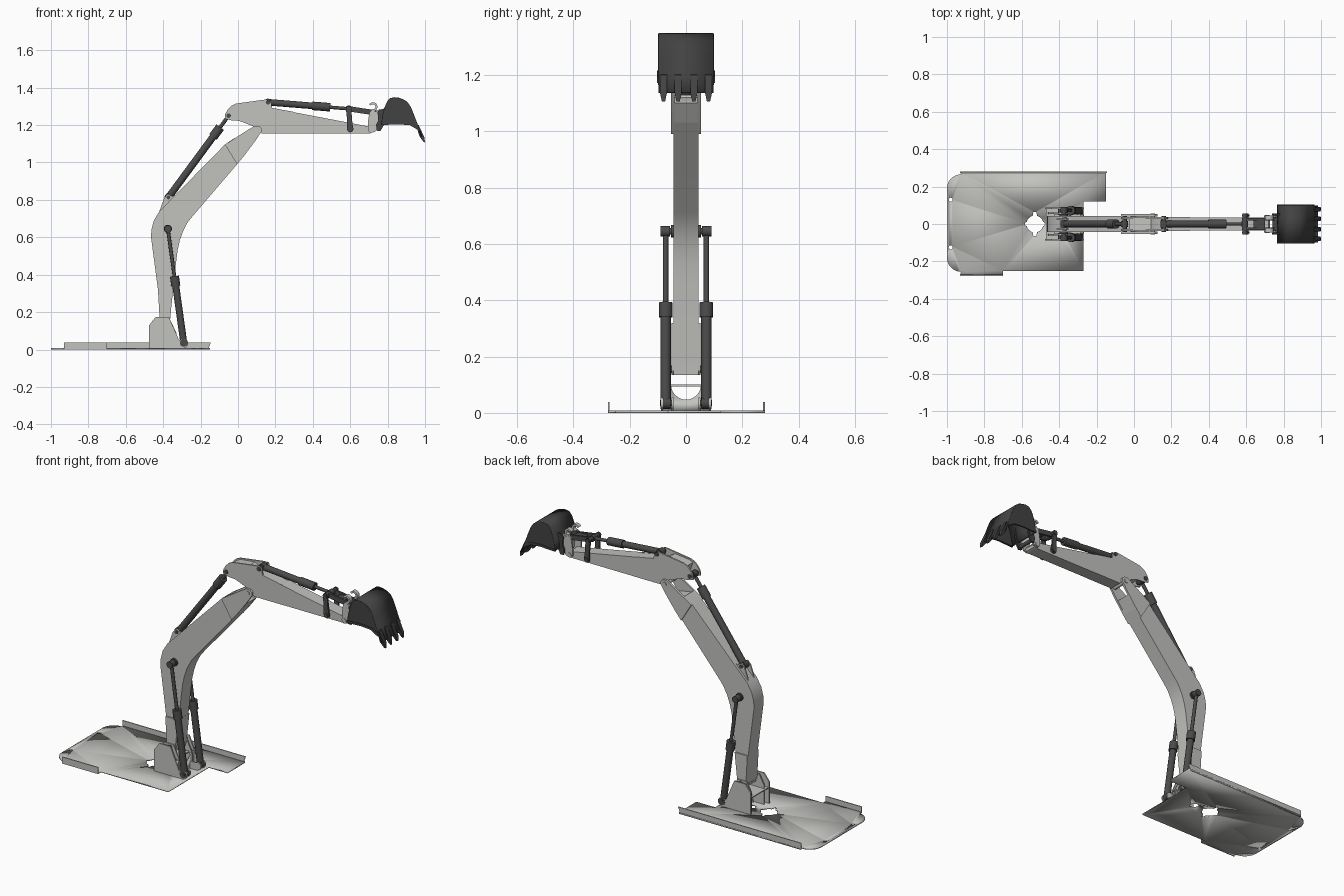
import bpy, bmesh, math
from mathutils import Vector

cube = bpy.data.objects.get("Cube")
if cube:
    bpy.data.objects.remove(cube, do_unlink=True)


def material(name, rgb):
    m = bpy.data.materials.new(name)
    m.use_nodes = True
    m.diffuse_color = (*rgb, 1)
    m.node_tree.nodes["Principled BSDF"].inputs["Base Color"].default_value = (*rgb, 1)
    return m


LIGHT = material("light grey paint", (0.54, 0.54, 0.52))
DARK = material("dark grey steel", (0.07, 0.07, 0.07))
BLACK = material("charcoal bucket", (0.055, 0.055, 0.055))


def finish(name, bm, mat):
    """Turn a bmesh into an object, smooth on curves and sharp on edges."""
    bmesh.ops.recalc_face_normals(bm, faces=bm.faces)
    me = bpy.data.meshes.new(name)
    bm.to_mesh(me)
    bm.free()
    me.materials.append(mat)
    ob = bpy.data.objects.new(name, me)
    bpy.context.collection.objects.link(ob)
    bpy.ops.object.select_all(action='DESELECT')
    ob.select_set(True)
    bpy.context.view_layer.objects.active = ob
    bpy.ops.object.shade_smooth_by_angle(angle=math.radians(30))
    return ob


def prism(name, pts, y0, y1, mat):
    """Extrude an (x, z) profile from y0 to y1."""
    bm = bmesh.new()
    a = [bm.verts.new((x, y0, z)) for x, z in pts]
    b = [bm.verts.new((x, y1, z)) for x, z in pts]
    bm.faces.new(a)
    bm.faces.new(b[::-1])
    for i in range(len(pts)):
        j = (i + 1) % len(pts)
        bm.faces.new((a[j], a[i], b[i], b[j]))
    return finish(name, bm, mat)


def pair(name, pts, y0, y1, mat):
    prism("right_" + name, pts, -y1, -y0, mat)
    prism("left_" + name, pts, y0, y1, mat)


def box(name, x, y, z, mat):
    return prism(name, [(x[0], z[0]), (x[1], z[0]), (x[1], z[1]), (x[0], z[1])], y[0], y[1], mat)


def rod(name, p, q, r, mat, sides=20):
    p, q = Vector(p), Vector(q)
    bm = bmesh.new()
    bmesh.ops.create_cone(bm, cap_ends=True, segments=sides, radius1=r, radius2=r, depth=(q - p).length)
    rot = (q - p).to_track_quat('Z', 'Y').to_matrix().to_4x4()
    rot.translation = (p + q) / 2
    bm.transform(rot)
    return finish(name, bm, mat)


def pin(name, x, z, half, r, mat=DARK, y=0):
    return rod(name, (x, y - half, z), (x, y + half, z), r, mat)


def ram(name, p, q, y, r, head):
    """Hydraulic cylinder from p to q in (x, z); head gives the collar range."""
    p, q = Vector((p[0], y, p[1])), Vector((q[0], y, q[1]))
    rod(name + "_barrel", p, p.lerp(q, head[0]), r, DARK)
    rod(name + "_collar", p.lerp(q, head[0]), p.lerp(q, head[1]), r * 1.3, DARK)
    rod(name + "_piston", p.lerp(q, head[1]), q, r * 0.52, DARK)
    pin(name + "_base_eye", p.x, p.z, 0.018, r * 1.1, DARK, y)
    pin(name + "_rod_eye", q.x, q.z, 0.015, r, DARK, y)


def arc(cx, cy, r, a0, a1, n):
    return [(cx + r * math.cos(math.radians(a0 + (a1 - a0) * i / n)),
             cy + r * math.sin(math.radians(a0 + (a1 - a0) * i / n))) for i in range(n + 1)]


# Base plate with rounded corners and holes
outline = [(-0.15, 0.28), (-0.93, 0.28)] + arc(-0.925, 0.19, 0.075, 90, 180, 8)
outline += arc(-0.925, -0.18, 0.075, 180, 270, 8)
outline += [(-0.93, -0.275), (-0.70, -0.275), (-0.70, -0.25), (-0.27, -0.25), (-0.27, 0.12), (-0.15, 0.12)]
swivel = []
for i in range(48):
    t = math.tau * i / 48
    r = 0.064 if abs(math.sin(t)) > 0.97 else (0.053 if abs(math.cos(t)) > 0.97 else 0.045)
    swivel.append((-0.53 + r * math.cos(t), r * math.sin(t)))
holes = [swivel, arc(-0.42, 0, 0.024, 0, 345, 23),
         arc(-0.98, 0.13, 0.011, 0, 330, 11), arc(-0.98, -0.125, 0.011, 0, 330, 11)]
bm = bmesh.new()
for loop in [outline] + holes:
    vs = [bm.verts.new((x, y, 0.004)) for x, y in loop]
    for i, v in enumerate(vs):
        bm.edges.new((v, vs[i - 1]))
bmesh.ops.triangle_fill(bm, use_beauty=True, use_dissolve=False, edges=bm.edges[:], normal=(0, 0, 1))
plate = finish("base_plate", bm, LIGHT)
solid = plate.modifiers.new("thickness", 'SOLIDIFY')
solid.thickness, solid.offset = 0.008, 0

# Upturned flanges
prism("left_flange", [(-0.93, 0), (-0.16, 0), (-0.145, 0.038), (-0.93, 0.038)], 0.274, 0.28, LIGHT)
box("right_flange", (-0.93, -0.70), (-0.277, -0.271), (0, 0.038), LIGHT)

# Boom foot bracket
pair("bracket_cheek", [(-0.475, 0.006), (-0.475, 0.13), (-0.44, 0.175), (-0.37, 0.175), (-0.315, 0.05)]
     + arc(-0.29, 0.033, 0.024, 100, -80, 8) + [(-0.29, 0.006)], 0.081, 0.089, LIGHT)
pair("ram_lug", [(-0.40, 0.006), (-0.38, 0.05), (-0.30, 0.05)] + arc(-0.29, 0.033, 0.022, 80, -80, 6)
     + [(-0.29, 0.006)], 0.044, 0.051, LIGHT)
pair("foot_cheek", [(-0.46, 0.006), (-0.46, 0.12), (-0.43, 0.175), (-0.37, 0.175), (-0.33, 0.09), (-0.33, 0.006)],
     0.054, 0.061, LIGHT)
box("bracket_shelf", (-0.47, -0.35), (-0.085, 0.085), (0.094, 0.1), LIGHT)
bm = bmesh.new()
cradle = [(-0.085, 0.006), (0.085, 0.006), (0.085, 0.095)] + arc(0, 0.1, 0.053, -5, -175, 16) + [(-0.085, 0.095)]
face = bm.faces.new([bm.verts.new((-0.345, y, z)) for y, z in cradle])
ob = finish("bracket_cradle", bm, LIGHT)
ob.modifiers.new("thickness", 'SOLIDIFY').thickness = 0.008
pin("foot_pin", -0.392, 0.155, 0.085, 0.014)

# Boom, with wider foot and fork
prism("boom", [(-0.415, 0.135), (-0.428, 0.32), (-0.465, 0.60), (-0.463, 0.64), (-0.45, 0.69), (-0.42, 0.74),
               (-0.385, 0.775), (-0.07, 1.096), (-0.02, 1.13), (0.03, 1.032), (-0.005, 0.99), (-0.245, 0.71),
               (-0.27, 0.678), (-0.295, 0.63), (-0.312, 0.58), (-0.323, 0.53), (-0.332, 0.46), (-0.353, 0.267),
               (-0.365, 0.135)], -0.044, 0.044, LIGHT)
prism("boom_foot", [(-0.418, 0.15), (-0.405, 0.135), (-0.378, 0.135), (-0.365, 0.15), (-0.352, 0.27),
                    (-0.347, 0.32), (-0.428, 0.32)], -0.052, 0.052, LIGHT)
pair("boom_fork", [(-0.07, 1.096), (0.064, 1.181), (0.09, 1.196), (0.112, 1.195), (0.126, 1.182), (0.126, 1.166),
                   (0.096, 1.12), (0.03, 1.032), (-0.005, 0.99)], 0.041, 0.053, LIGHT)
prism("fork_web", [(0.03, 1.032), (0.078, 1.1), (0.07, 1.106), (-0.01, 1.12)], -0.045, 0.045, LIGHT)
pin("elbow_pin", 0.1, 1.172, 0.057, 0.012, LIGHT)
pair("stick_ram_lug", [(-0.42, 0.74), (-0.395, 0.81), (-0.375, 0.832), (-0.355, 0.82), (-0.33, 0.825)],
     0.022, 0.03, LIGHT)
pin("stick_ram_pin", -0.372, 0.813, 0.034, 0.01)

# Stick: two side ears around a box beam
pair("stick_ear", [(-0.07, 1.235), (-0.068, 1.26), (-0.053, 1.285), (-0.035, 1.303), (-0.01, 1.315), (0.15, 1.337),
                   (0.17, 1.33), (0.178, 1.315), (0.182, 1.292), (0.30, 1.27), (0.30, 1.155), (0.128, 1.155),
                   (0.09, 1.19), (0.01, 1.222), (-0.04, 1.226)], 0.028, 0.037, LIGHT)
prism("stick_beam", [(0.0, 1.225), (-0.025, 1.30), (0.0, 1.31), (0.09, 1.32), (0.125, 1.30), (0.182, 1.291),
                     (0.695, 1.193), (0.718, 1.19), (0.727, 1.176), (0.722, 1.162), (0.706, 1.155), (0.128, 1.155),
                     (0.09, 1.19)], -0.036, 0.036, LIGHT)
pin("stick_ram_top_pin", -0.05, 1.25, 0.042, 0.012)
pin("bucket_ram_pin", 0.16, 1.322, 0.042, 0.012)

# Hydraulic rams
for side, s in (("right", -1), ("left", 1)):
    ram(side + "_boom_ram", (-0.29, 0.035), (-0.375, 0.645), s * 0.0725, 0.0185, (0.5, 0.585))
    pin(side + "_boom_ram_pin", -0.375, 0.645, 0.025, 0.012, DARK, s * 0.064)
    pin(side + "_boom_ram_boss", -0.375, 0.645, 0.006, 0.022, DARK, s * 0.048)
    pin(side + "_boom_ram_cap", -0.375, 0.645, 0.003, 0.019, DARK, s * 0.087)
    pin(side + "_boom_ram_base_pin", -0.29, 0.035, 0.024, 0.011, DARK, s * 0.068)
ram("stick_ram", (-0.372, 0.813), (-0.05, 1.25), 0, 0.019, (0.74, 0.86))
ram("bucket_ram", (0.16, 1.322), (0.592, 1.287), 0, 0.0175, (0.55, 0.77))

# Bucket linkage: rocker arms and push link
pair("rocker_arm", arc(0.592, 1.288, 0.015, 0, 180, 8) + [(0.583, 1.23)] + arc(0.6, 1.178, 0.017, 180, 360, 8)
     + [(0.609, 1.23)], 0.041, 0.051, DARK)
pin("rocker_top_pin", 0.592, 1.288, 0.056, 0.012)
pin("rocker_base_pin", 0.6, 1.178, 0.056, 0.012)
pair("push_link", arc(0.592, 1.287, 0.014, 80, 260, 8) + arc(0.757, 1.262, 0.014, -100, 80, 8), 0.02, 0.031, DARK)
box("push_link_bridge", (0.64, 0.70), (-0.025, 0.025), (1.267, 1.283), DARK)

# Quick coupler with hook
pair("coupler_plate", [(0.694, 1.17), (0.708, 1.157), (0.735, 1.165), (0.752, 1.19), (0.755, 1.23), (0.768, 1.262),
                       (0.755, 1.285), (0.735, 1.272), (0.72, 1.285), (0.703, 1.27), (0.695, 1.22)], 0.036, 0.045, LIGHT)
pair("coupler_hook", arc(0.722, 1.298, 0.024, -90, 150, 14) + arc(0.722, 1.298, 0.013, 150, -90, 14),
     0.022, 0.045, LIGHT)
box("coupler_web", (0.738, 0.75), (-0.04, 0.04), (1.185, 1.26), LIGHT)
pin("stick_end_pin", 0.713, 1.174, 0.049, 0.012, LIGHT)
pin("coupler_top_pin", 0.757, 1.262, 0.052, 0.011)
pin("bucket_lower_pin", 0.752, 1.185, 0.052, 0.011)

# Bucket: open-bottomed shell, side walls, ears, teeth
shell = [(0.768, 1.203), (0.775, 1.25), (0.785, 1.29), (0.80, 1.325), (0.815, 1.341), (0.835, 1.346), (0.86, 1.343),
         (0.885, 1.334), (0.905, 1.32), (0.92, 1.298), (0.934, 1.265), (0.957, 1.205), (0.982, 1.138)]
bm = bmesh.new()
rows = [[bm.verts.new((x, y, z)) for x, z in shell] for y in (-0.098, 0.098)]
for i in range(len(shell) - 1):
    bm.faces.new((rows[0][i], rows[0][i + 1], rows[1][i + 1], rows[1][i]))
skin = finish("bucket_shell", bm, BLACK)
solid = skin.modifiers.new("thickness", 'SOLIDIFY')
solid.thickness, solid.offset = 0.006, 0
pair("bucket_side", shell[:-1] + [(0.972, 1.165), (0.955, 1.182), (0.92, 1.2), (0.86, 1.206)], 0.093, 0.099, BLACK)
pair("bucket_rim", [(0.765, 1.2), (0.765, 1.212), (0.86, 1.216), (0.925, 1.212), (0.965, 1.19), (0.965, 1.172),
                    (0.92, 1.199), (0.86, 1.204)], 0.095, 0.103, BLACK)
pair("bucket_ear", [(0.742, 1.17), (0.738, 1.2), (0.75, 1.225), (0.746, 1.27), (0.757, 1.282), (0.79, 1.29),
                    (0.78, 1.2), (0.762, 1.168)], 0.048, 0.057, BLACK)
for n, y in enumerate((-0.08, -0.028, 0.028, 0.08)):
    tooth = prism(f"tooth_{n + 1}", [(0.95, 1.208), (0.966, 1.2), (0.996, 1.135), (1.0, 1.107), (0.991, 1.111),
                                     (0.97, 1.14)], y - 0.012, y + 0.012, BLACK)
    for v in tooth.data.vertices:
        if v.co.z < 1.12:
            v.co.y = y + (v.co.y - y) * 0.5
